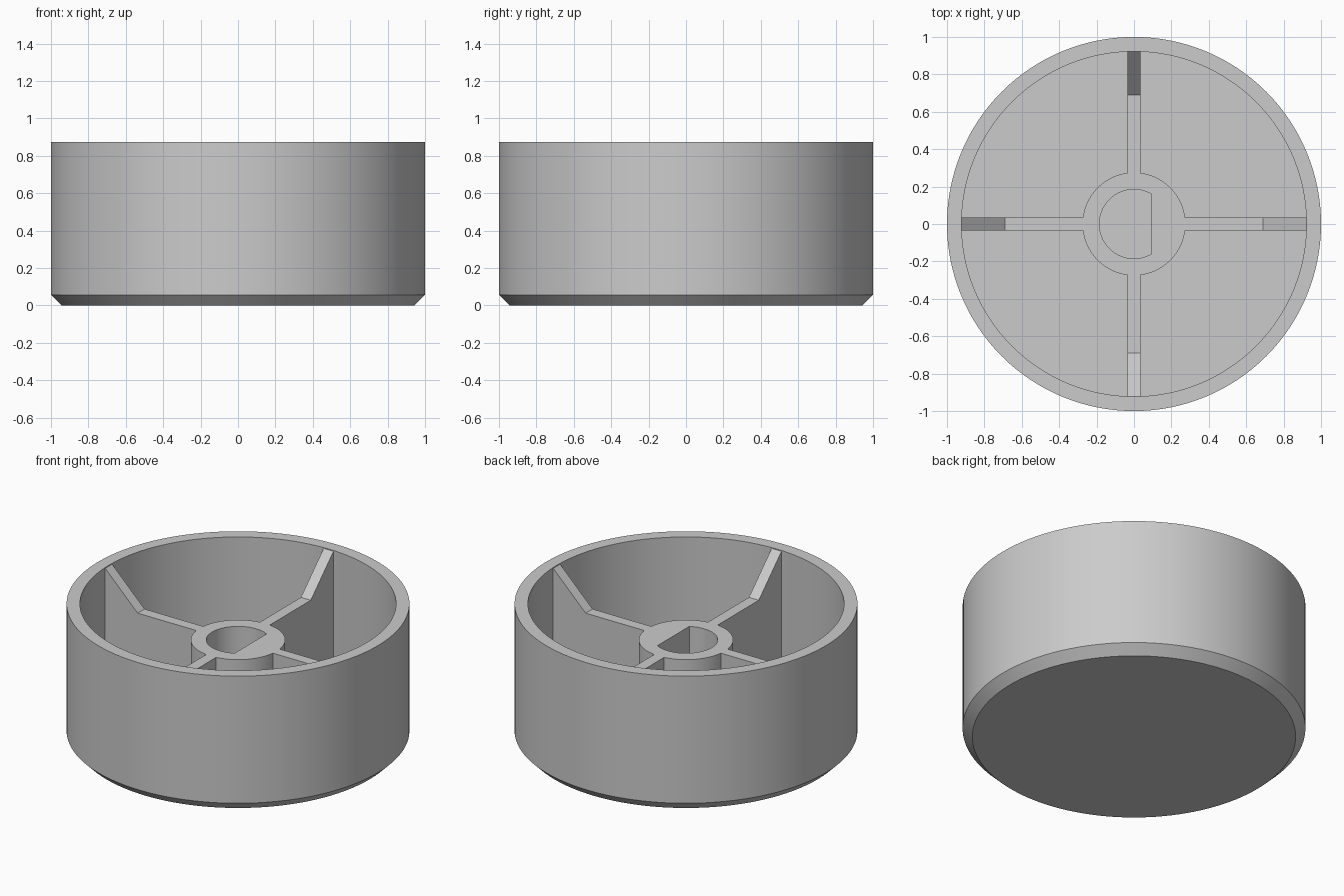
import bpy, bmesh, math

if "Cube" in bpy.data.objects:
    bpy.data.objects.remove(bpy.data.objects["Cube"])

SEG = 128
R, WALL_R, H = 1.0, 0.922, 0.875      # outer radius, inner radius, height
FLOOR, HUB_TOP = 0.08, 0.643
HUB_R, BORE_R, BORE_FLAT = 0.275, 0.185, 0.09

grey = bpy.data.materials.new("plain grey")
grey.diffuse_color = (0.6, 0.6, 0.6, 1)
grey.use_nodes = True
grey.node_tree.nodes["Principled BSDF"].inputs["Base Color"].default_value = grey.diffuse_color


def make_object(name, bm):
    bmesh.ops.recalc_face_normals(bm, faces=bm.faces)
    me = bpy.data.meshes.new(name)
    bm.to_mesh(me)
    bm.free()
    me.materials.append(grey)
    ob = bpy.data.objects.new(name, me)
    bpy.context.collection.objects.link(ob)
    return ob


def prism(name, points, shift):
    """Extrude a closed outline of 3D points along shift."""
    bm = bmesh.new()
    face = bm.faces.new([bm.verts.new(p) for p in points])
    ext = bmesh.ops.extrude_face_region(bm, geom=[face])
    moved = [v for v in ext["geom"] if isinstance(v, bmesh.types.BMVert)]
    bmesh.ops.translate(bm, verts=moved, vec=shift)
    return make_object(name, bm)


def lathe(name, profile):
    """Rings from (radius, z) pairs, capped at both ends."""
    bm = bmesh.new()
    rings = [[bm.verts.new((r * math.cos(2 * math.pi * i / SEG),
                            r * math.sin(2 * math.pi * i / SEG), z))
              for i in range(SEG)] for r, z in profile]
    for a, b in zip(rings, rings[1:]):
        for i in range(SEG):
            j = (i + 1) % SEG
            bm.faces.new((a[i], a[j], b[j], b[i]))
    bm.faces.new(rings[0])
    bm.faces.new(rings[-1])
    return make_object(name, bm)


def combine(target, other, operation):
    mod = target.modifiers.new(operation.lower(), "BOOLEAN")
    mod.object, mod.operation, mod.solver = other, operation, "EXACT"
    bpy.context.view_layer.objects.active = target
    bpy.ops.object.modifier_apply(modifier=mod.name)
    bpy.data.objects.remove(other, do_unlink=True)


# Cup-shaped shell with chamfered closed face
knob = lathe("knob_body", [(0.943, 0), (R, 0.057), (R, H), (WALL_R, H), (WALL_R, FLOOR)])

# Hub and crossed ribs that rise to the rim
core = lathe("hub", [(HUB_R, 0.04), (HUB_R, HUB_TOP)])
half = [(0.96, 0.04), (0.96, 0.87), (0.921, 0.87), (0.69, HUB_TOP)]
outline = half + [(-x, z) for x, z in reversed(half)]
w = 0.035
combine(core, prism("rib_x", [(x, -w, z) for x, z in outline], (0, 2 * w, 0)), "UNION")
combine(core, prism("rib_y", [(-w, x, z) for x, z in outline], (2 * w, 0, 0)), "UNION")
combine(knob, core, "UNION")

# D-shaped shaft bore
a0 = math.acos(BORE_FLAT / BORE_R)
arc = [a0 + (2 * math.pi - 2 * a0) * i / 72 for i in range(73)]
bore = prism("bore_cutter", [(BORE_R * math.cos(a), BORE_R * math.sin(a), FLOOR) for a in arc],
             (0, 0, 1))
combine(knob, bore, "DIFFERENCE")

# Smooth curved walls, crisp edges
bpy.ops.object.select_all(action="DESELECT")
knob.select_set(True)
bpy.context.view_layer.objects.active = knob
bpy.ops.object.shade_smooth_by_angle(angle=math.radians(25))
